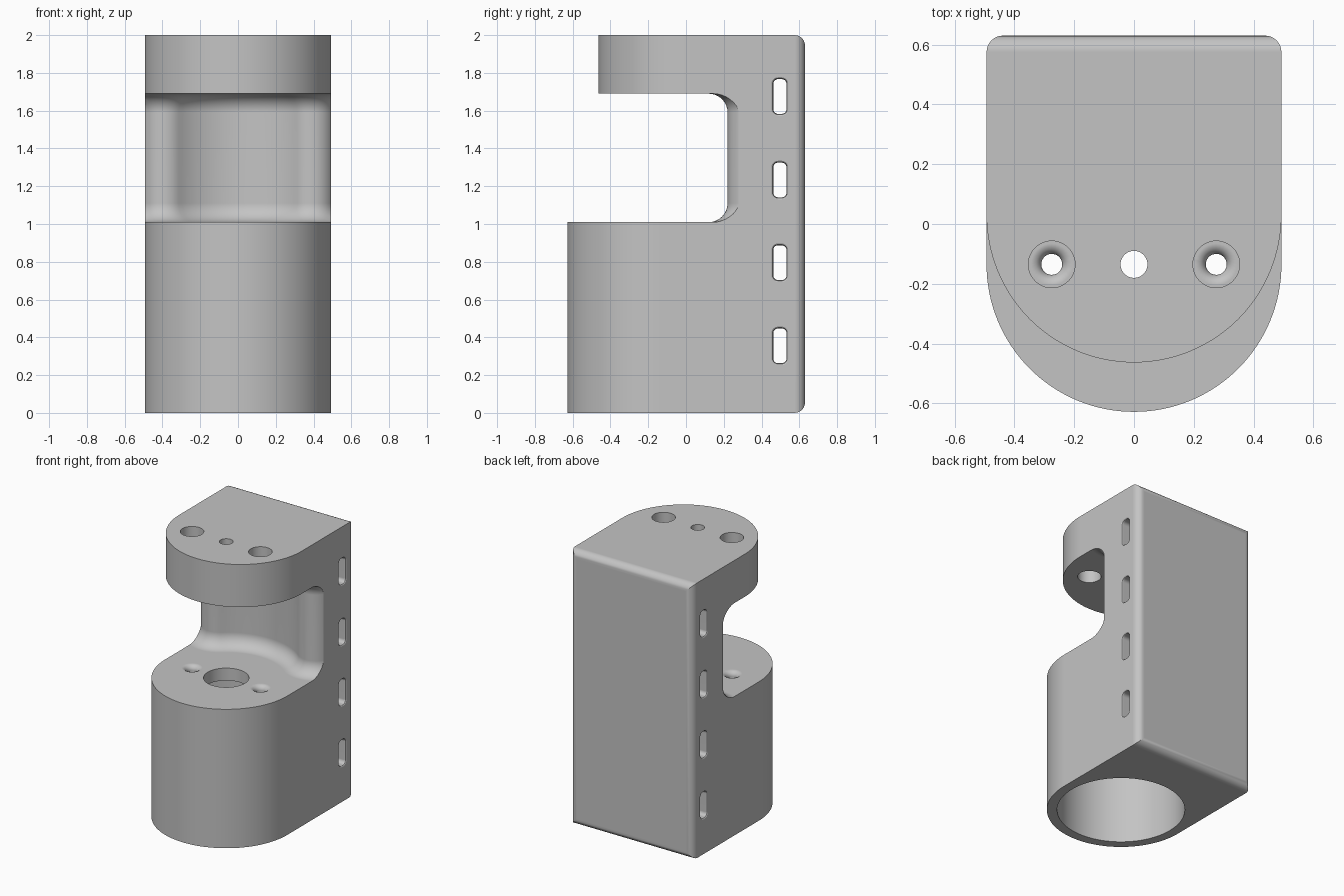
import bpy
import bmesh
from math import sin, cos, pi, radians, atan2, hypot

if "Cube" in bpy.data.objects:
    bpy.data.objects.remove(bpy.data.objects["Cube"])

W = 0.493          # half width, also the front radius
BACK = 0.63
AXIS_Y = -0.135    # axis of the motor bore
FLOOR, CEILING = 1.01, 1.69

grey = bpy.data.materials.new("plain grey")
grey.use_nodes = True
colour = (0.55, 0.55, 0.55, 1)
grey.diffuse_color = colour
grey.node_tree.nodes["Principled BSDF"].inputs["Base Color"].default_value = colour


def arc(cx, cy, r, a0, a1, n):
    """Points on an arc, angles in degrees."""
    angles = [radians(a0 + (a1 - a0) * i / n) for i in range(n + 1)]
    return [(cx + r * cos(a), cy + r * sin(a)) for a in angles]


def flat(points, z):
    return [(x, y, z) for x, y in points]


def loft(name, loops):
    """Closed solid through a stack of matching loops."""
    bm = bmesh.new()
    rings = [[bm.verts.new(p) for p in loop] for loop in loops]
    n = len(rings[0])
    for a, b in zip(rings, rings[1:]):
        for i in range(n):
            j = (i + 1) % n
            bm.faces.new((a[i], a[j], b[j], b[i]))
    bm.faces.new(rings[0])
    bm.faces.new(rings[-1])
    bmesh.ops.recalc_face_normals(bm, faces=bm.faces)
    mesh = bpy.data.meshes.new(name)
    bm.to_mesh(mesh)
    bm.free()
    mesh.materials.append(grey)
    ob = bpy.data.objects.new(name, mesh)
    bpy.context.collection.objects.link(ob)
    return ob


def turned(name, x, y, profile, n=48):
    """Round solid from (radius, height) pairs."""
    return loft(name, [flat(arc(x, y, r, 0, 360, n)[:-1], z) for r, z in profile])


# Main block: round front, square back with softened edges
outline = arc(0, AXIS_Y, W, 180, 360, 64) + [(W, BACK), (-W, BACK)]
body = loft("motor_mount_body", [flat(outline, 0), flat(outline, 2)])
bm = bmesh.new()
bm.from_mesh(body.data)
back_edges = [e for e in bm.edges if all(v.co.y > BACK - 0.01 for v in e.verts)]
bmesh.ops.bevel(bm, geom=back_edges, offset=0.055, segments=6, profile=0.5,
                affect='EDGES')
bm.to_mesh(body.data)
bm.free()

cutters = []

# Open middle bay: hollow rear wall, rounded side ears, filleted floor and ceiling
WALL_R, EAR_R, FILLET = 0.495, 0.12, 0.1
EAR_X, EAR_Y = 0.39, 0.34
tangent = atan2(EAR_Y - AXIS_Y, EAR_X) * 180 / pi


def bay_loop(offset, z):
    ear = arc(EAR_X, EAR_Y, EAR_R + offset, 180 + tangent, 360, 14)
    wall = arc(0, AXIS_Y, WALL_R - offset, 180 - tangent, tangent, 28)
    left = [(-x, y) for x, y in reversed(ear)]
    outer = [(0.8, EAR_Y), (0.8, -0.9), (-0.8, -0.9), (-0.8, EAR_Y)]
    return flat(left + wall[1:-1] + ear + outer, z)


steps = [radians(90 * i / 8) for i in range(9)]
rise = [(FILLET * (1 - sin(a)), FILLET * (1 - cos(a))) for a in steps]
bay = [bay_loop(o, FLOOR + h) for o, h in rise]
bay += [bay_loop(o, CEILING - h) for o, h in reversed(rise)]
cutters.append(loft("bay_cutter", bay))

# Shorter round front on the top plate
crescent = arc(0, 0.03, W, 360, 180, 64)
crescent += [(-0.8, 0.03), (-0.8, -0.9), (0.8, -0.9), (0.8, 0.03)]
cutters.append(loft("top_front_cutter", [flat(crescent, 1.5), flat(crescent, 2.2)]))

# Motor bore from below and shaft holes
cutters.append(turned("bore_cutter", 0, AXIS_Y, [(0.425, -0.1), (0.425, 0.92)], 80))
cutters.append(turned("boss_hole_cutter", 0, AXIS_Y, [(0.15, 0.8), (0.15, 1.2)]))
cutters.append(turned("shaft_hole_cutter", 0, AXIS_Y, [(0.045, 1.5), (0.045, 2.1)]))

# Screw holes in the floor, with wide access holes above them
screw = [(0.035, 0.85), (0.035, 0.975), (0.04, 0.99), (0.052, 1.003),
         (0.07, FLOOR), (0.07, 1.1)]
for side in (-1, 1):
    x = side * 0.275
    cutters.append(turned("screw_hole_cutter", x, AXIS_Y, screw, 32))
    cutters.append(turned("access_hole_cutter", x, AXIS_Y, [(0.078, 1.5), (0.078, 2.1)]))


# Strap slots straight through the sides, slightly flared at the mouths
def slot_loop(x, z, grow):
    r = 0.025 + grow
    dy, dz = 0.01, 0.067
    pts = []
    for k, (sy, sz) in enumerate([(1, 1), (-1, 1), (-1, -1), (1, -1)]):
        pts += arc(0.497 + sy * dy, z + sz * dz, r, 90 * k, 90 * k + 90, 5)
    return [(x, y, h) for y, h in pts]


for z in (0.355, 0.795, 1.233, 1.675):
    stations = [(-0.6, 0.01), (-W, 0.01), (-W + 0.004, 0.004), (-W + 0.014, 0),
                (W - 0.014, 0), (W - 0.004, 0.004), (W, 0.01), (0.6, 0.01)]
    cutters.append(loft("slot_cutter", [slot_loop(x, z, g) for x, g in stations]))

# Cut everything out of the block
bpy.ops.object.select_all(action='DESELECT')
body.select_set(True)
bpy.context.view_layer.objects.active = body
for cutter in cutters:
    cutter.hide_render = True
    mod = body.modifiers.new("cut", 'BOOLEAN')
    mod.operation = 'DIFFERENCE'
    mod.solver = 'EXACT'
    mod.object = cutter
    bpy.ops.object.modifier_apply(modifier=mod.name)
    bpy.data.objects.remove(cutter)

# Smooth rounds, crisp corners, even flat faces
bpy.ops.object.shade_smooth_by_angle(angle=radians(30))
weighted = body.modifiers.new("even_normals", 'WEIGHTED_NORMAL')
weighted.keep_sharp = True
